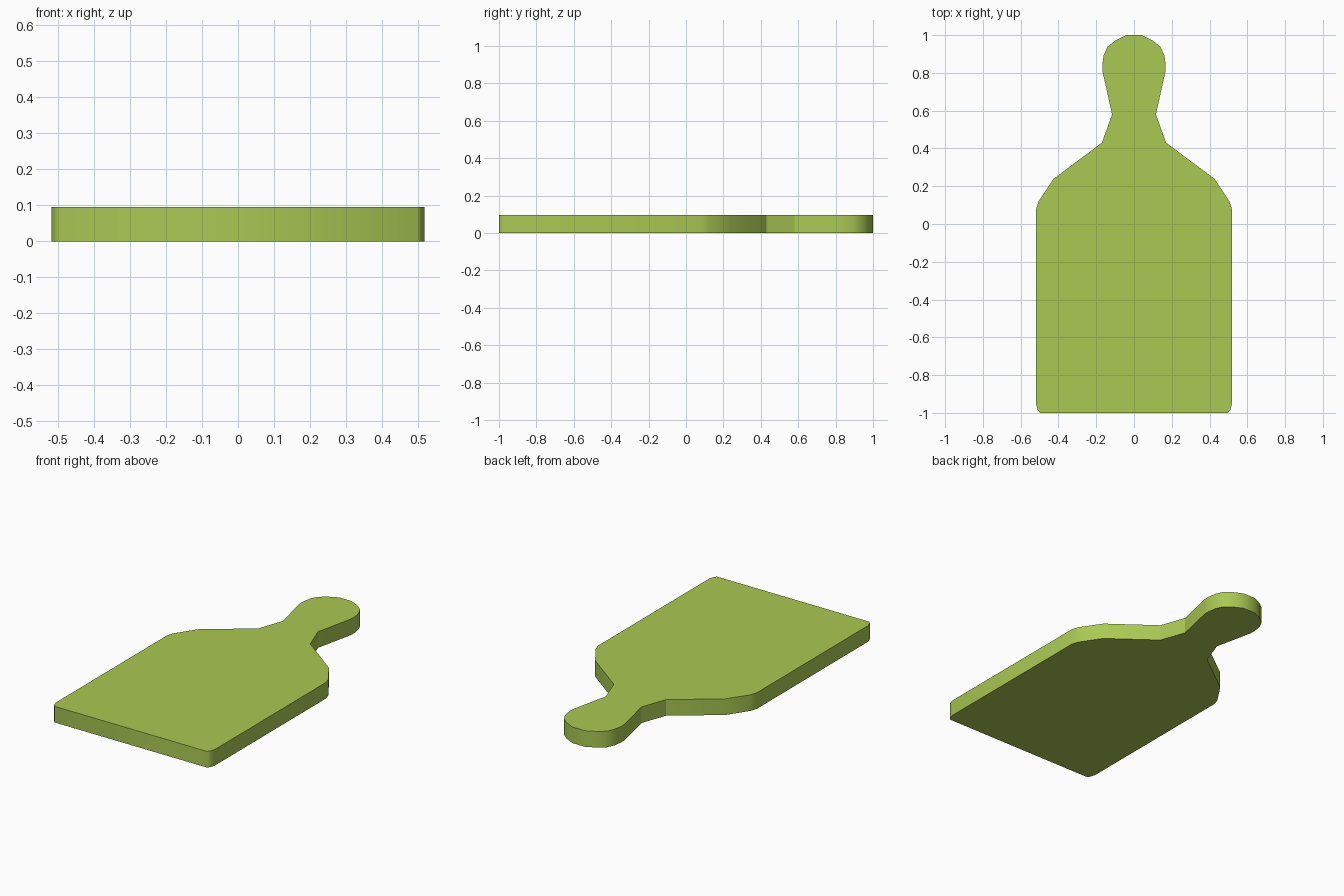
import bpy, bmesh

if "Cube" in bpy.data.objects:
    bpy.data.objects.remove(bpy.data.objects["Cube"])

THICKNESS = 0.095
NECK = (0.43, 0.58)  # heights of the creased neck corners

# Right half of the board outline, from the base up to the handle tip
half = [(0.498, -1.0), (0.51, -0.983), (0.518, -0.955),
        (0.518, 0.08), (0.505, 0.12), (0.425, 0.24),
        (0.17, NECK[0]), (0.116, NECK[1]),
        (0.167, 0.81), (0.168, 0.845), (0.16, 0.895), (0.14, 0.938),
        (0.098, 0.972), (0.04, 1.0)]
outline = half + [(-x, y) for x, y in reversed(half)]

# Board: fill the outline and extrude it upward
bm = bmesh.new()
base = bm.faces.new([bm.verts.new((x, y, 0)) for x, y in outline])
res = bmesh.ops.extrude_face_region(bm, geom=[base], use_keep_orig=True)
for v in res["geom"]:
    if isinstance(v, bmesh.types.BMVert):
        v.co.z = THICKNESS
bmesh.ops.recalc_face_normals(bm, faces=bm.faces)

# Smooth rim, flat faces, crisp edges around both faces and at the neck
for f in bm.faces:
    f.smooth = abs(f.normal.z) < 0.5
for e in bm.edges:
    a, b = e.verts
    vertical = abs(a.co.z - b.co.z) > 0.01
    at_neck = any(abs(a.co.y - y) < 0.001 for y in NECK)
    e.smooth = vertical and not at_neck

mesh = bpy.data.meshes.new("cutting_board")
bm.to_mesh(mesh)
bm.free()
board = bpy.data.objects.new("cutting_board", mesh)
bpy.context.collection.objects.link(board)

# Green finish
green = bpy.data.materials.new("green_board")
green.diffuse_color = (0.40, 0.58, 0.085, 1)
green.use_nodes = True
green.node_tree.nodes["Principled BSDF"].inputs["Base Color"].default_value = green.diffuse_color
mesh.materials.append(green)
